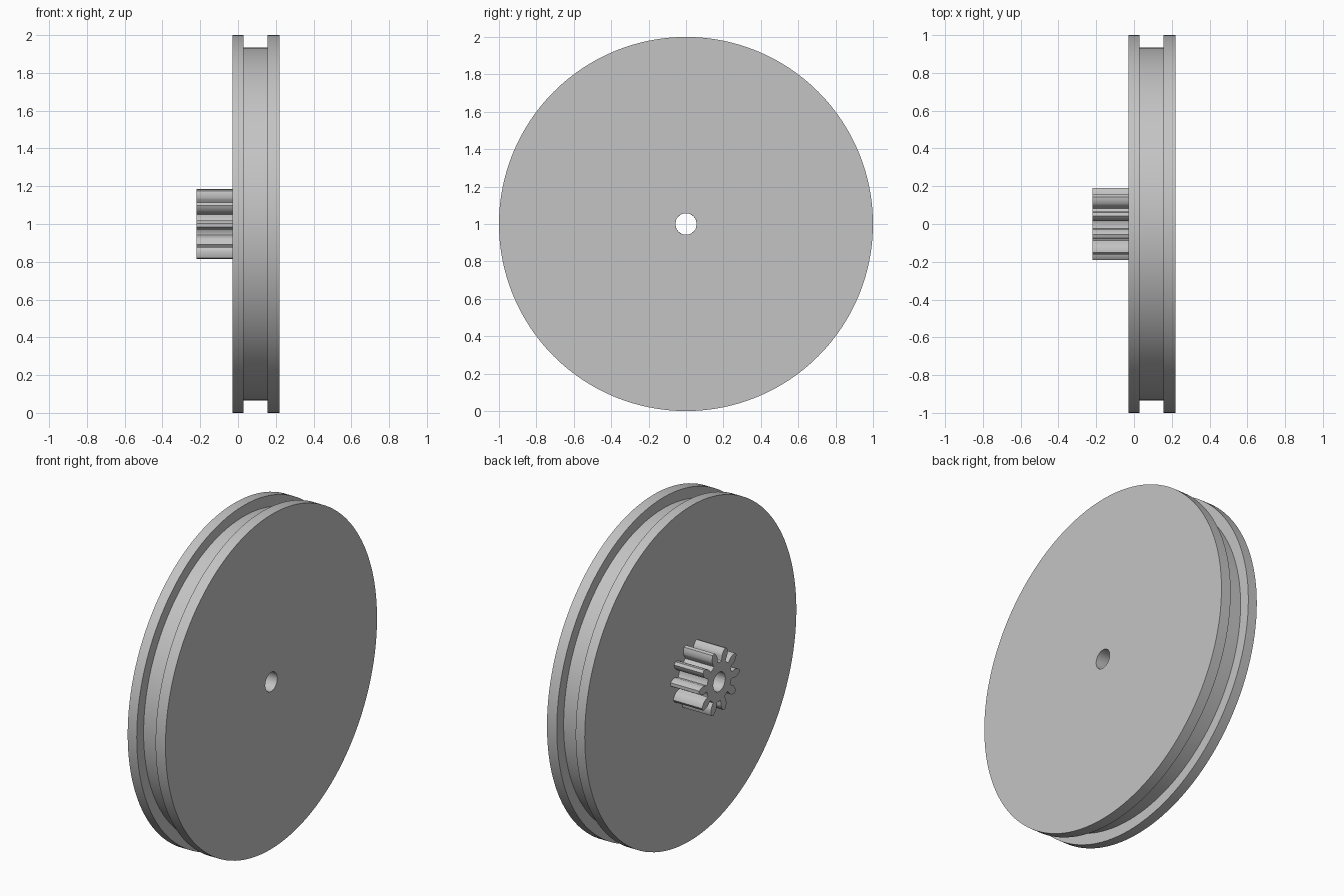
import bpy, bmesh
from math import sin, cos, pi, radians

cube = bpy.data.objects.get("Cube")
if cube:
    bpy.data.objects.remove(cube)

BORE = 0.057
SEGMENTS = 128

grey = bpy.data.materials.new("light_grey")
grey.use_nodes = True
grey.diffuse_color = (0.55, 0.55, 0.55, 1)
grey.node_tree.nodes["Principled BSDF"].inputs["Base Color"].default_value = (0.55, 0.55, 0.55, 1)


def ring(bm, x, polar):
    """Loop of vertices around the x axle from (radius, angle) pairs."""
    return [bm.verts.new((x, r * cos(a), r * sin(a))) for r, a in polar]


def tube(name, rings):
    """Closed ring-shaped solid: each (x, polar) loop is joined to the next."""
    bm = bmesh.new()
    loops = [ring(bm, x, polar) for x, polar in rings]
    n = len(loops[0])
    for k, a in enumerate(loops):
        b = loops[(k + 1) % len(loops)]
        for i in range(n):
            j = (i + 1) % n
            bm.faces.new((a[i], a[j], b[j], b[i]))
    bmesh.ops.recalc_face_normals(bm, faces=bm.faces)
    mesh = bpy.data.meshes.new(name)
    bm.to_mesh(mesh)
    bm.free()
    mesh.materials.append(grey)
    obj = bpy.data.objects.new(name, mesh)
    bpy.context.collection.objects.link(obj)
    obj.location.z = 1
    bpy.ops.object.select_all(action="DESELECT")
    obj.select_set(True)
    bpy.context.view_layer.objects.active = obj
    bpy.ops.object.shade_smooth_by_angle(angle=radians(25))
    return obj


def circle(r):
    return [(r, 2 * pi * i / SEGMENTS) for i in range(SEGMENTS)]


# Grooved wheel with two flanges and a through bore
wheel_profile = [(-0.03, BORE), (-0.03, 1), (0.03, 1), (0.03, 0.935),
                 (0.155, 0.935), (0.155, 1), (0.22, 1), (0.22, BORE)]
tube("grooved_wheel", [(x, circle(r)) for x, r in wheel_profile])

# Ten-tooth pinion: one flank as (radius, half angle in degrees), mirrored
TEETH = 10
flank = [(0.117, 10), (0.119, 8.5), (0.135, 8.8), (0.149, 9.6), (0.158, 9),
         (0.172, 6.8), (0.182, 4.8), (0.19, 2.9)]
tooth = [(r, -h) for r, h in flank] + [(r, h) for r, h in reversed(flank)]
outline = [(r, radians(h + 2 + 360 / TEETH * t)) for t in range(TEETH) for r, h in tooth]
bore_line = [(BORE, a) for r, a in outline]
tube("pinion", [(-0.22, bore_line), (-0.22, outline), (-0.03, outline), (-0.03, bore_line)])
